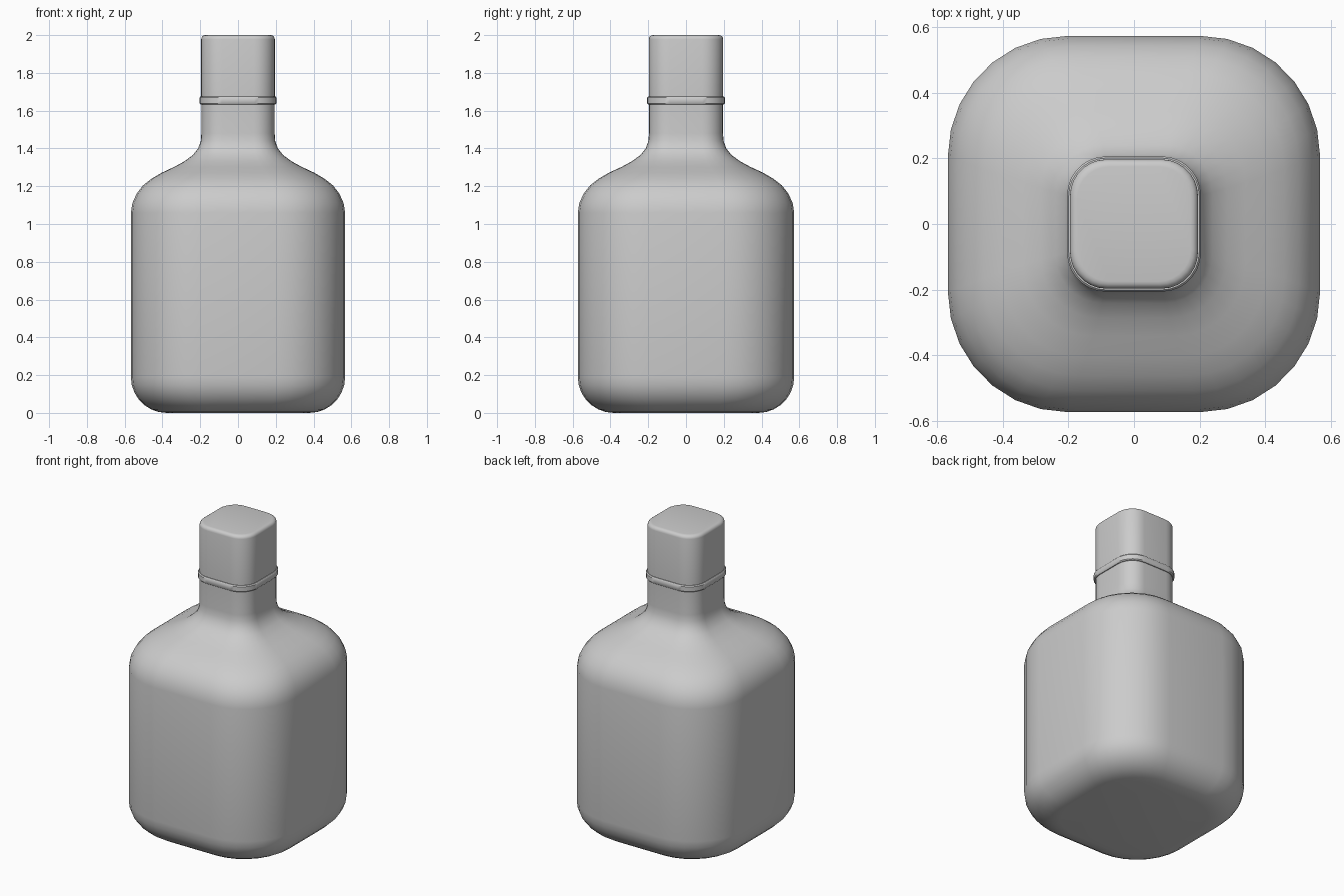
import bpy, bmesh, math

if "Cube" in bpy.data.objects:
    bpy.data.objects.remove(bpy.data.objects["Cube"])

SX, SY = 0.995, 1.005   # body is very slightly deeper than wide


def ring(half, z, ratio, seg=7):
    """Rounded-square outline at height z; corner radius = half * ratio."""
    r = half * ratio
    pts = []
    for q in range(4):
        a0 = q * math.pi / 2
        cx = (half - r) * (1 if q in (0, 3) else -1)
        cy = (half - r) * (1 if q in (0, 1) else -1)
        for i in range(seg + 1):
            a = a0 + i / seg * math.pi / 2
            pts.append(((cx + r * math.cos(a)) * SX, (cy + r * math.sin(a)) * SY, z))
    return pts


def loft(name, profile, closed=False, angle=40):
    """Skin rounded-square rings given as (half width, z, corner ratio)."""
    bm = bmesh.new()
    loops = [[bm.verts.new(p) for p in ring(*row)] for row in profile]
    pairs = list(zip(loops, loops[1:]))
    if closed:
        pairs.append((loops[-1], loops[0]))
    else:
        bm.faces.new(loops[0][::-1])
        bm.faces.new(loops[-1])
    for a, b in pairs:
        n = len(a)
        for i in range(n):
            j = (i + 1) % n
            bm.faces.new((a[i], a[j], b[j], b[i]))
    bmesh.ops.recalc_face_normals(bm, faces=bm.faces)
    me = bpy.data.meshes.new(name)
    bm.to_mesh(me)
    bm.free()
    ob = bpy.data.objects.new(name, me)
    bpy.context.collection.objects.link(ob)
    bpy.ops.object.select_all(action='DESELECT')
    ob.select_set(True)
    bpy.context.view_layer.objects.active = ob
    bpy.ops.object.shade_smooth_by_angle(angle=math.radians(angle))
    return ob


def arc(cx, cz, r, a0, a1, n, ratio):
    """Quarter-round piece of a profile."""
    out = []
    for i in range(n + 1):
        a = math.radians(a0 + (a1 - a0) * i / n)
        out.append((cx + r * math.cos(a), cz + r * math.sin(a), ratio))
    return out


# Bottle: rounded base, straight sides, curved shoulder, neck
base = arc(0.38, 0.19, 0.19, -90, 0, 7, 0.64)
shoulder = [(0.57, 1.06, 0.64), (0.562, 1.11, 0.64), (0.54, 1.16, 0.64),
            (0.505, 1.205, 0.64), (0.46, 1.24, 0.64), (0.405, 1.272, 0.64),
            (0.34, 1.302, 0.63), (0.285, 1.332, 0.62), (0.24, 1.365, 0.6),
            (0.212, 1.4, 0.58), (0.198, 1.44, 0.57), (0.195, 1.48, 0.57)]
loft("bottle", base + shoulder + [(0.195, 1.655, 0.57)])

# Collar band around the neck
loft("neck_collar", [(0.185, 1.633, 0.57), (0.200, 1.633, 0.58), (0.205, 1.639, 0.58),
                     (0.205, 1.669, 0.58), (0.200, 1.675, 0.58), (0.185, 1.675, 0.57)],
     closed=True)

# Cap with softened top edge
loft("cap", [(0.196, 1.657, 0.57)] + arc(0.174, 1.978, 0.022, 0, 90, 4, 0.57))
